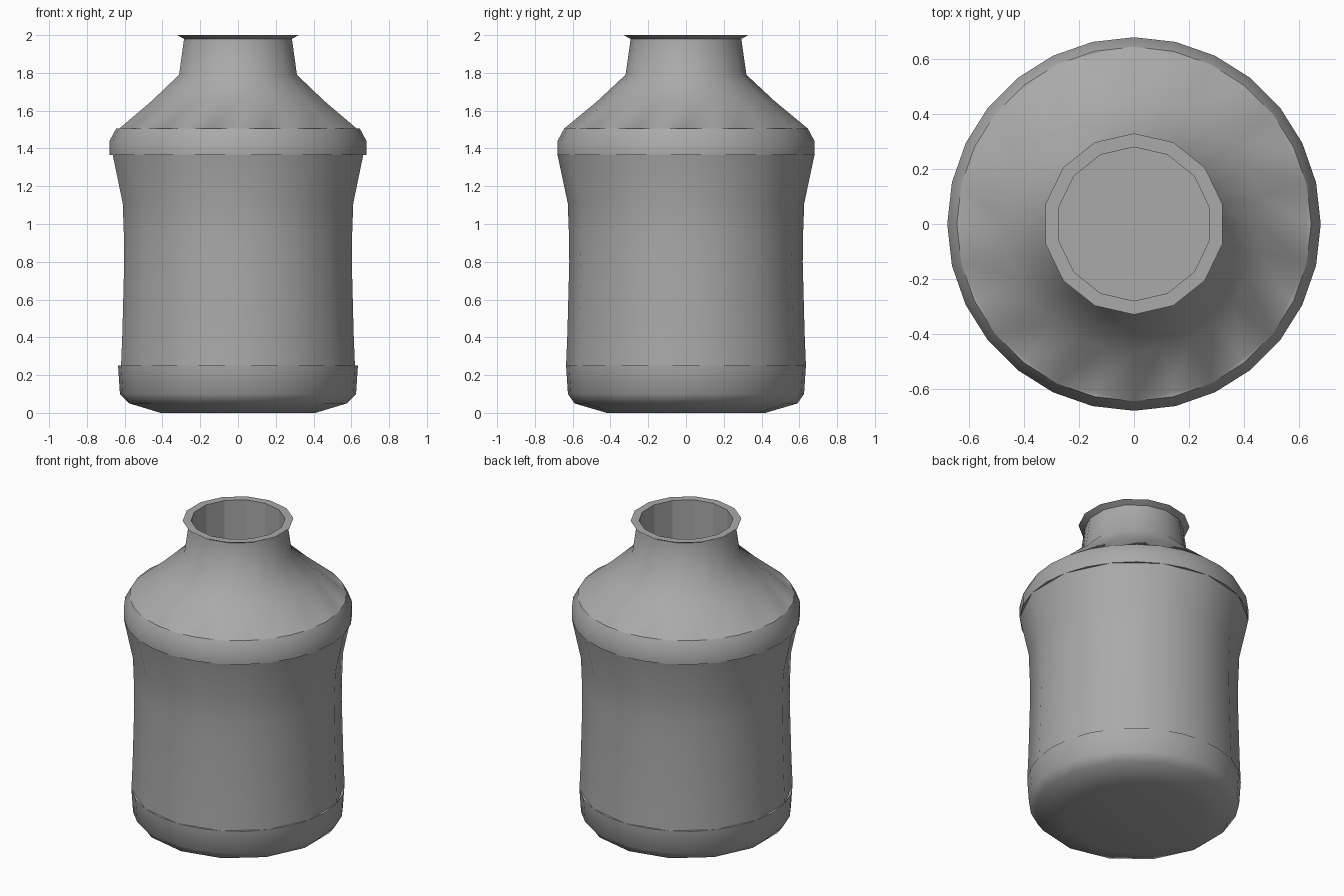
import bpy
import bmesh
import math

cube = bpy.data.objects.get("Cube")
if cube:
    bpy.data.objects.remove(cube, do_unlink=True)

SIDES = 28
CHORD = math.cos(2 * math.pi / SIDES)

# One flat grey for the whole bottle
grey = bpy.data.materials.new("plain grey")
grey.use_nodes = True
colour = (0.4, 0.4, 0.4, 1)
grey.diffuse_color = colour
grey.node_tree.nodes["Principled BSDF"].inputs["Base Color"].default_value = colour


def add_ring(bm, radius, z, rounded):
    """Ring of 28 sides if rounded, otherwise 14 sides with midpoints on the chords."""
    ring = []
    for i in range(SIDES):
        r = radius if rounded or i % 2 == 0 else radius * CHORD
        a = math.pi / 2 + 2 * math.pi * i / SIDES
        ring.append(bm.verts.new((r * math.cos(a), r * math.sin(a), z)))
    return ring


def lathe(name, profile, flat_from):
    """Turn (radius, height, rounded) rows into a closed solid; rows from flat_from are faceted."""
    bm = bmesh.new()
    rings = [add_ring(bm, *row) for row in profile]
    for k, (low, high) in enumerate(zip(rings, rings[1:])):
        for i in range(SIDES):
            j = (i + 1) % SIDES
            face = bm.faces.new((low[i], low[j], high[j], high[i]))
            face.smooth = k < flat_from
    bm.faces.new(rings[0][::-1]).smooth = True
    bm.faces.new(rings[-1])
    bmesh.ops.remove_doubles(bm, verts=bm.verts, dist=0.0005)
    bmesh.ops.recalc_face_normals(bm, faces=bm.faces)
    # Keep ledges and the rim crisp
    for e in bm.edges:
        if len(e.link_faces) == 2:
            e.smooth = e.calc_face_angle(0) < math.radians(60)
    mesh = bpy.data.meshes.new(name)
    bm.to_mesh(mesh)
    bm.free()
    mesh.materials.append(grey)
    obj = bpy.data.objects.new(name, mesh)
    bpy.context.collection.objects.link(obj)
    return obj


# Base, waist, shoulder and neck
outside = [
    (0.42, 0.0, False), (0.59, 0.05, False), (0.625, 0.10, True), (0.635, 0.25, True),
    (0.635, 0.25, False), (0.628, 0.42, False), (0.618, 0.80, False),
    (0.62, 0.95, False), (0.626, 1.11, False), (0.68, 1.365, False),
    (0.68, 1.365, True), (0.68, 1.44, True), (0.645, 1.505, True), (0.645, 1.505, False),
    (0.47, 1.65, False), (0.32, 1.79, False), (0.293, 1.98, False), (0.33, 2.0, False),
]
# Flat lip and straight mouth
mouth = [(0.28, 2.0, False), (0.28, 1.3, False)]

lathe("bottle", outside + mouth, len(outside) - 1)
